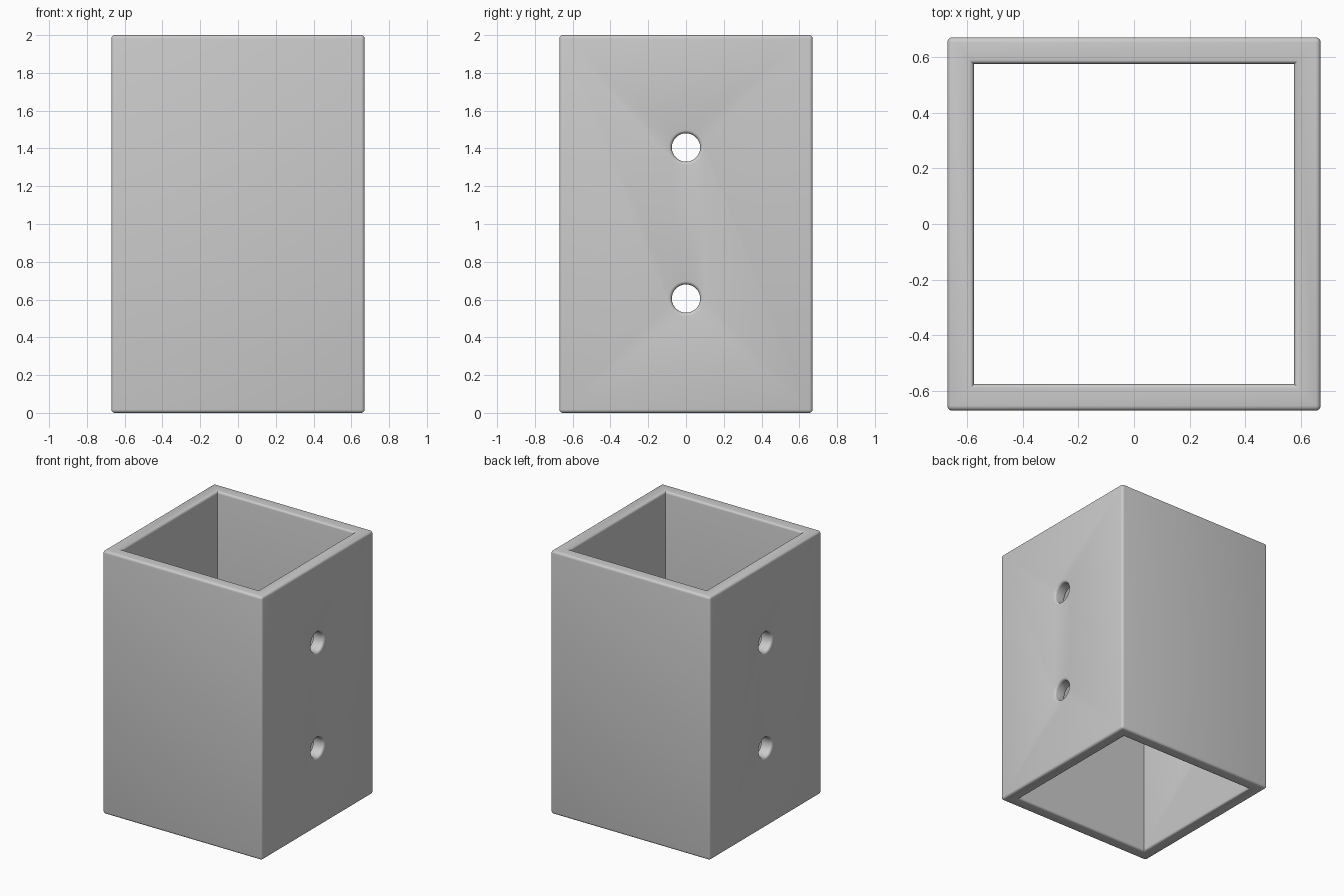
import bpy, bmesh
from math import sin, cos, pi, radians, sqrt
from mathutils import Matrix

if "Cube" in bpy.data.objects:
    bpy.data.objects.remove(bpy.data.objects["Cube"], do_unlink=True)

HALF, INNER, HEIGHT = 0.67, 0.575, 2.0
HOLE_R, ROUND, STEPS = 0.075, 0.018, 4
HOLE_HEIGHTS = (0.605, 1.405)

grey = bpy.data.materials.new("plain_grey")
grey.use_nodes = True
grey.diffuse_color = (0.6, 0.6, 0.6, 1)
grey.node_tree.nodes["Principled BSDF"].inputs["Base Color"].default_value = (0.6, 0.6, 0.6, 1)


def add_object(name, bm):
    bmesh.ops.recalc_face_normals(bm, faces=bm.faces)
    mesh = bpy.data.meshes.new(name)
    bm.to_mesh(mesh)
    bm.free()
    mesh.materials.append(grey)
    obj = bpy.data.objects.new(name, mesh)
    bpy.context.collection.objects.link(obj)
    return obj


def rounded_mouth(radius, surface, direction):
    """Quarter-round opening: (radius, position) from inside out to the surface."""
    arc = []
    for i in range(STEPS + 1):
        a = i / STEPS * pi / 2
        arc.append((radius + ROUND * (1 - cos(a)), surface - direction * ROUND * (1 - sin(a))))
    return arc


def loft(name, profile, sides, matrix):
    """Stack regular polygons along z; the profile gives (radius, position)."""
    bm = bmesh.new()
    scale = sqrt(2) if sides == 4 else 1
    rings = [[bm.verts.new((r * scale * cos(2 * pi * (k + .5) / sides),
                            r * scale * sin(2 * pi * (k + .5) / sides), z))
              for k in range(sides)] for r, z in profile]
    for a, b in zip(rings, rings[1:]):
        for k in range(sides):
            n = (k + 1) % sides
            bm.faces.new((a[k], a[n], b[n], b[k]))
    bm.faces.new(rings[0])
    bm.faces.new(rings[-1])
    bm.transform(matrix)
    obj = add_object(name, bm)
    obj.hide_render = True
    return obj


# Outer block with softened edges
bm = bmesh.new()
bmesh.ops.create_cube(bm, size=1)
bm.transform(Matrix.Translation((0, 0, HEIGHT / 2)) @ Matrix.Diagonal((2 * HALF, 2 * HALF, HEIGHT, 1)))
bmesh.ops.bevel(bm, geom=bm.edges[:], offset=ROUND, segments=STEPS, profile=0.5, affect='EDGES')
sleeve = add_object("square_sleeve", bm)

# Square bore, flared at both ends
top = rounded_mouth(INNER, HEIGHT, 1)
bottom = rounded_mouth(INNER, 0, -1)[::-1]
wide = INNER + ROUND
cutters = [loft("bore_cutter", [(wide, -0.1)] + bottom + top + [(wide, HEIGHT + 0.1)],
                4, Matrix.Identity(4))]

# Cross holes, flared on the outer and inner wall faces
wide = HOLE_R + ROUND
half = rounded_mouth(HOLE_R, INNER, -1)[::-1] + rounded_mouth(HOLE_R, HALF, 1) + [(wide, HALF + 0.1)]
mirrored = [(r, -x) for r, x in reversed(half)]
for z in HOLE_HEIGHTS:
    place = Matrix.Translation((0, 0, z)) @ Matrix.Rotation(pi / 2, 4, 'Y')
    cutters.append(loft("hole_cutter", mirrored + half, 48, place))

# Cut the openings and shade
bpy.ops.object.select_all(action='DESELECT')
sleeve.select_set(True)
bpy.context.view_layer.objects.active = sleeve
for cutter in cutters:
    mod = sleeve.modifiers.new("cut", 'BOOLEAN')
    mod.operation, mod.solver, mod.object = 'DIFFERENCE', 'EXACT', cutter
    bpy.ops.object.modifier_apply(modifier=mod.name)
for cutter in cutters:
    bpy.data.objects.remove(cutter, do_unlink=True)
bpy.ops.object.shade_smooth_by_angle(angle=radians(32))
